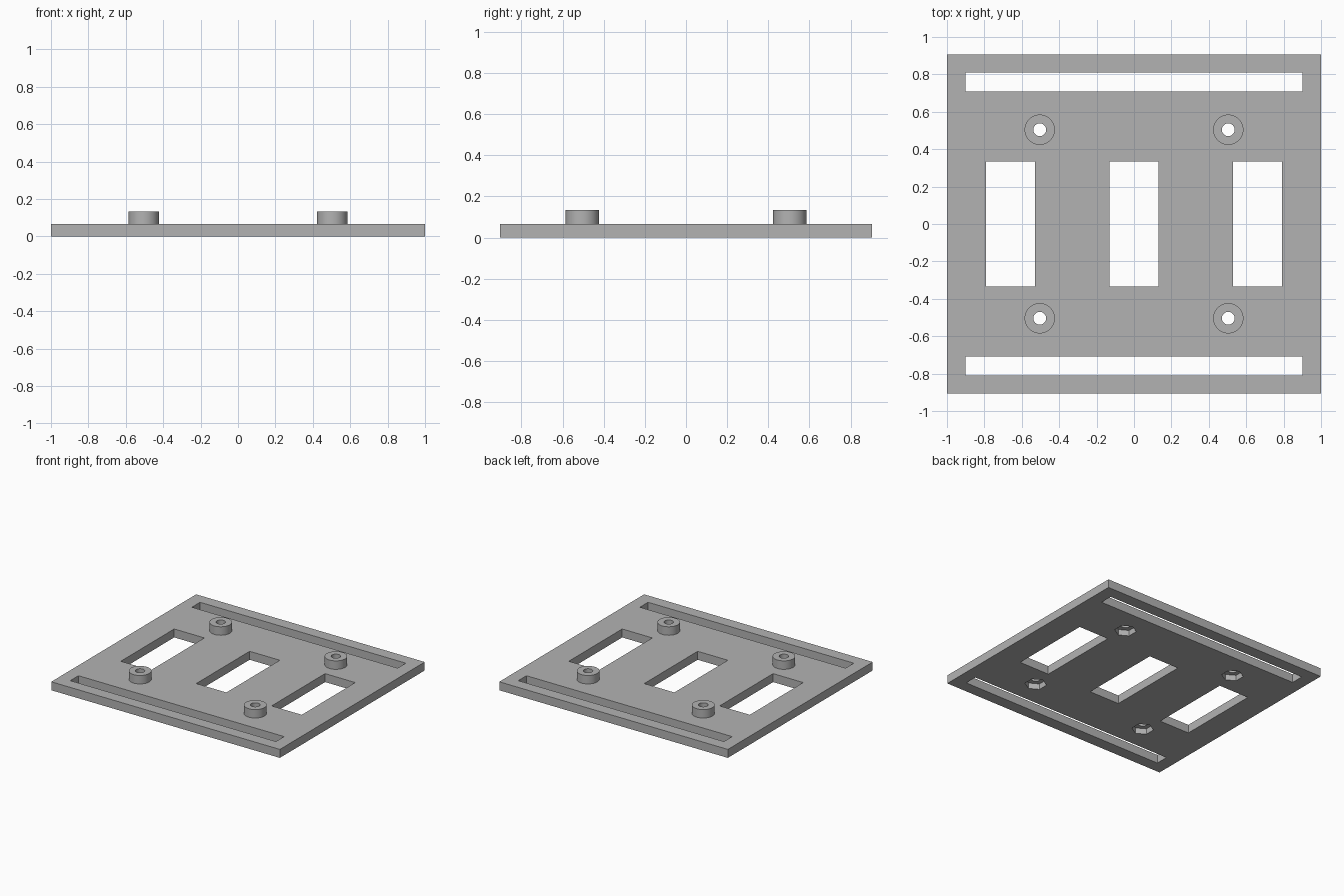
import bpy, bmesh, math

cube = bpy.data.objects.get("Cube")
if cube:
    bpy.data.objects.remove(cube, do_unlink=True)

T = 0.067           # plate thickness
TOP = 0.134         # top of the standoffs
POST = 0.504        # standoff offset in x and y

grey = bpy.data.materials.new("plain grey")
grey.use_nodes = True
grey.diffuse_color = (0.45, 0.45, 0.45, 1)
grey.node_tree.nodes["Principled BSDF"].inputs["Base Color"].default_value = (0.45, 0.45, 0.45, 1)


def add_box(bm, x0, x1, y0, y1, z0, z1):
    geo = bmesh.ops.create_cube(bm, size=1)["verts"]
    bmesh.ops.scale(bm, vec=(x1 - x0, y1 - y0, z1 - z0), verts=geo)
    bmesh.ops.translate(bm, vec=((x0 + x1) / 2, (y0 + y1) / 2, (z0 + z1) / 2), verts=geo)


def add_prism(bm, x, y, r, z0, z1, sides, turn=0):
    geo = bmesh.ops.create_cone(bm, cap_ends=True, segments=sides,
                                radius1=r, radius2=r, depth=z1 - z0)["verts"]
    c, s = math.cos(turn), math.sin(turn)
    for v in geo:
        v.co.x, v.co.y = v.co.x * c - v.co.y * s, v.co.x * s + v.co.y * c
    bmesh.ops.translate(bm, vec=(x, y, (z0 + z1) / 2), verts=geo)


def make_object(name, bm):
    mesh = bpy.data.meshes.new(name)
    bm.to_mesh(mesh)
    bm.free()
    mesh.materials.append(grey)
    obj = bpy.data.objects.new(name, mesh)
    bpy.context.collection.objects.link(obj)
    return obj


def cut(target, bm, label):
    cutter = make_object(label, bm)
    cutter.hide_render = True
    mod = target.modifiers.new(label, "BOOLEAN")
    mod.operation, mod.solver, mod.object = "DIFFERENCE", "EXACT", cutter
    bpy.context.view_layer.objects.active = target
    bpy.ops.object.modifier_apply(modifier=label)
    bpy.data.objects.remove(cutter, do_unlink=True)


def shade(obj):
    bpy.ops.object.select_all(action="DESELECT")
    obj.select_set(True)
    bpy.context.view_layer.objects.active = obj
    bpy.ops.object.shade_smooth_by_angle(angle=math.radians(30))


posts = [(x, y) for x in (-POST, POST) for y in (-POST, POST)]

# Base plate
bm = bmesh.new()
add_box(bm, -1, 1, -0.905, 0.905, 0, T)
plate = make_object("base_plate", bm)

# Long slots, windows and screw holes through the plate
bm = bmesh.new()
for y in (-0.76, 0.76):
    add_box(bm, -0.9, 0.9, y - 0.051, y + 0.051, -0.1, 0.2)
for x in (-0.66, 0, 0.66):
    add_box(bm, x - 0.132, x + 0.132, -0.334, 0.334, -0.1, 0.2)
for x, y in posts:
    add_prism(bm, x, y, 0.034, -0.1, 0.2, 48)
cut(plate, bm, "through_openings")

# Hexagonal nut pockets in the underside
bm = bmesh.new()
for x, y in posts:
    add_prism(bm, x, y, 0.079, -0.1, 0.045, 6)
cut(plate, bm, "nut_pockets")
shade(plate)

# Hollow round standoffs
for x, y in posts:
    bm = bmesh.new()
    add_prism(bm, x, y, 0.081, T, TOP, 48)
    side = ("back" if y > 0 else "front") + ("_left" if x > 0 else "_right")
    post = make_object(side + "_standoff", bm)
    bm = bmesh.new()
    add_prism(bm, x, y, 0.034, 0, 0.2, 48)
    cut(post, bm, "screw_hole")
    shade(post)
